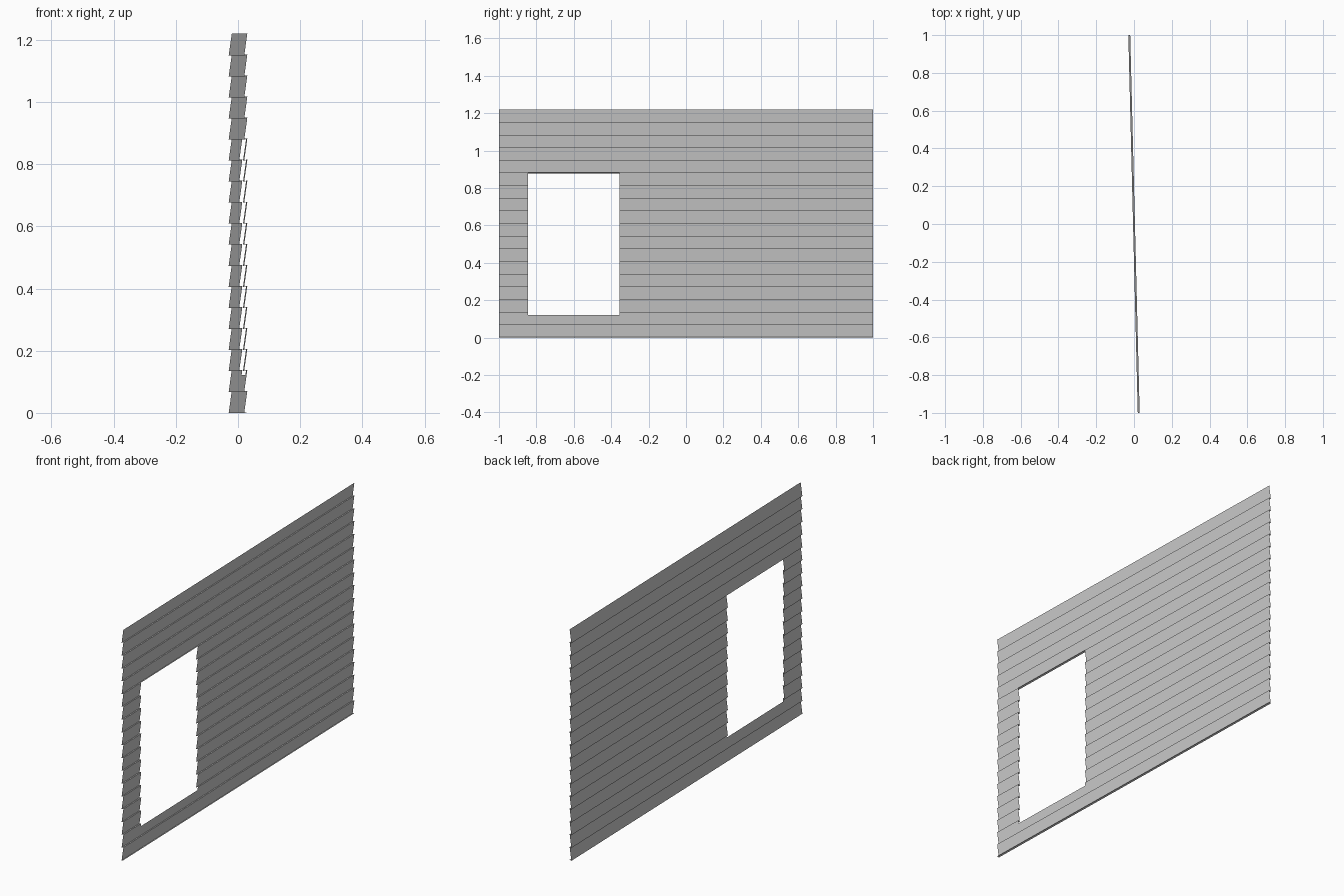
import bpy, bmesh, math
from mathutils import Matrix, Vector

if "Cube" in bpy.data.objects:
    bpy.data.objects.remove(bpy.data.objects["Cube"])

BOARDS = 18
PITCH = 0.0676       # board height
RISE = 0.003         # slight tilt of each lap ledge
HALF = 0.005         # half depth of the lap
WIN_Y = (-0.845, -0.355)
WIN_Z = (0.122, BOARDS and 13 * PITCH)

# Sawtooth lap profile (x, z): ledge then sloped board, repeated upward
profile = [(HALF, RISE)]
for k in range(BOARDS):
    profile.append((-HALF, k * PITCH))
    profile.append((HALF, (k + 1) * PITCH + RISE))

bm = bmesh.new()
rows = [(bm.verts.new((x, -1, z)), bm.verts.new((x, 1, z))) for x, z in profile]
for (a, b), (c, d) in zip(rows, rows[1:]):
    bm.faces.new((a, c, d, b))


def cut(co, no):
    bmesh.ops.bisect_plane(bm, geom=bm.verts[:] + bm.edges[:] + bm.faces[:],
                           plane_co=co, plane_no=no)


# Window opening
for y in WIN_Y:
    cut(Vector((0, y, 0)), Vector((0, 1, 0)))
cut(Vector((0, 0, WIN_Z[0])), Vector((0, 0, 1)))
hole = []
for f in bm.faces:
    c = f.calc_center_median()
    if WIN_Y[0] < c.y < WIN_Y[1] and WIN_Z[0] < c.z < WIN_Z[1] - 0.001:
        hole.append(f)
bmesh.ops.delete(bm, geom=hole, context='FACES')

# The wall stands slightly turned about the vertical
bm.transform(Matrix.Rotation(math.atan(0.025), 4, 'Z'))

mesh = bpy.data.meshes.new("lap_siding_wall")
bm.to_mesh(mesh)
bm.free()
wall = bpy.data.objects.new("lap_siding_wall", mesh)
bpy.context.collection.objects.link(wall)
